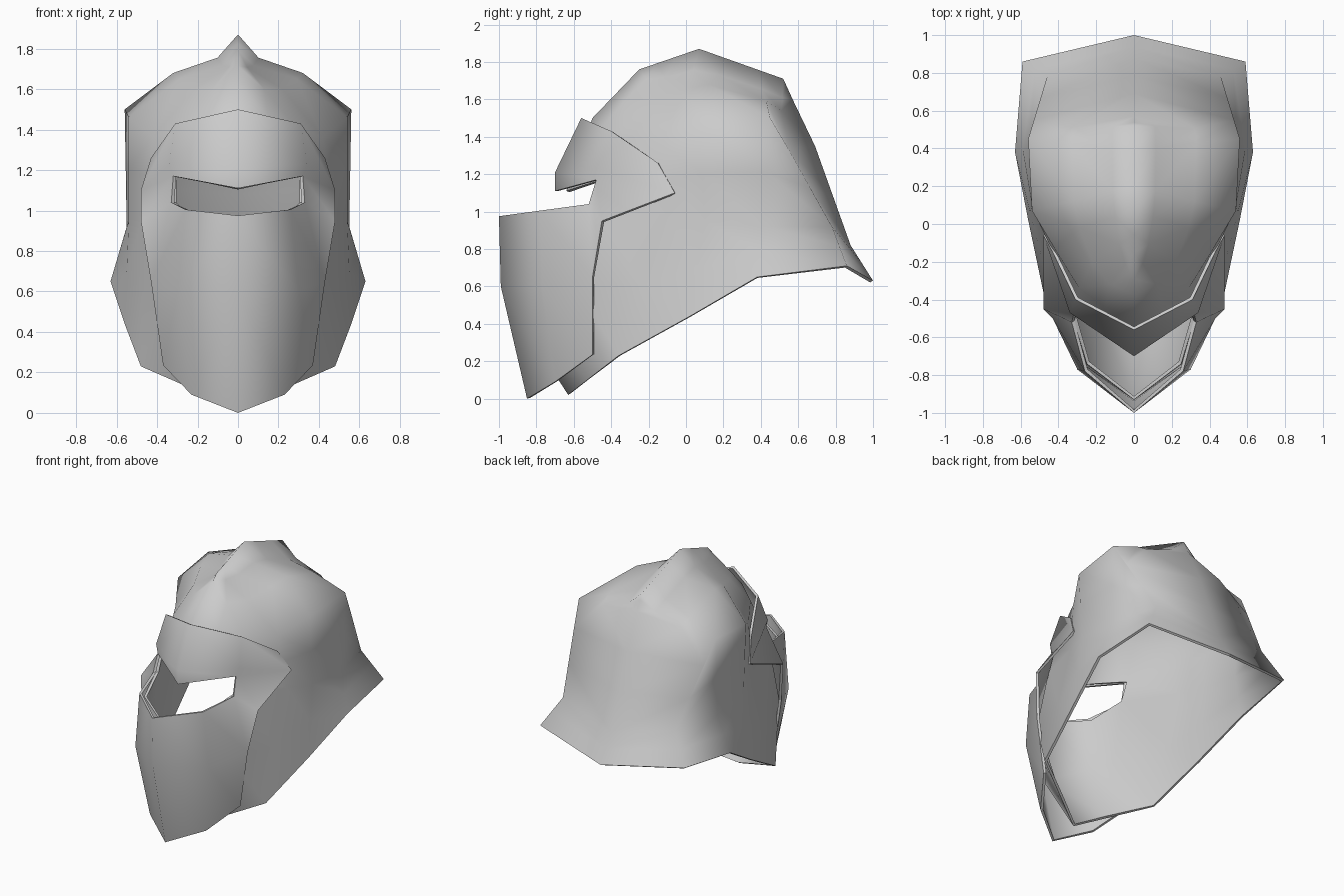
import bpy
import bmesh
from mathutils import Vector

cube = bpy.data.objects.get("Cube")
if cube:
    bpy.data.objects.remove(cube, do_unlink=True)

# One steel colour for everything
STEEL = (0.6, 0.6, 0.6, 1.0)
steel = bpy.data.materials.new("steel grey")
steel.use_nodes = True
steel.diffuse_color = STEEL
bsdf = next(n for n in steel.node_tree.nodes if n.type == "BSDF_PRINCIPLED")
bsdf.inputs["Base Color"].default_value = STEEL


def build_plate(name, half_faces, thickness):
    """Make a bent metal plate from the faces of its left half."""
    bm = bmesh.new()
    for corners in half_faces:
        bm.faces.new([bm.verts.new(point) for point in corners])
    bmesh.ops.remove_doubles(bm, verts=bm.verts, dist=0.001)
    bmesh.ops.dissolve_degenerate(bm, edges=bm.edges, dist=0.001)
    bmesh.ops.recalc_face_normals(bm, faces=bm.faces)
    middle = Vector((0, 0, 0.9))
    outward = sum(f.normal.dot(f.calc_center_median() - middle) * f.calc_area()
                  for f in bm.faces)
    if outward < 0:
        bmesh.ops.reverse_faces(bm, faces=bm.faces)

    mesh = bpy.data.meshes.new(name)
    bm.to_mesh(mesh)
    bm.free()
    mesh.materials.append(steel)
    plate = bpy.data.objects.new(name, mesh)
    bpy.context.collection.objects.link(plate)

    # Mirror across the middle, then thicken inwards
    mirror = plate.modifiers.new("mirror", "MIRROR")
    mirror.use_clip = True
    solid = plate.modifiers.new("thickness", "SOLIDIFY")
    solid.thickness = thickness
    solid.offset = -1

    bpy.ops.object.select_all(action="DESELECT")
    plate.select_set(True)
    bpy.context.view_layer.objects.active = plate
    bpy.ops.object.modifier_apply(modifier="mirror")
    skin_faces = 2 * len(plate.data.polygons)
    bpy.ops.object.modifier_apply(modifier="thickness")

    # Smooth metal with crisp rims
    bpy.ops.object.shade_smooth()
    mesh = plate.data
    rim_edges = {key for face in mesh.polygons[skin_faces:] for key in face.edge_keys}
    for edge in mesh.edges:
        edge.use_edge_sharp = edge.key in rim_edges


def between(a, b, amount):
    return Vector(a).lerp(Vector(b), amount)


# ---- Skull shell: columns from the face round to the back ----
BROW_TOP = Vector((0, -0.25, 1.76))
PEAK = Vector((0, 0.07, 1.87))
CREST_BACK = Vector((0, 0.52, 1.71))
CHIN = Vector((0, -0.63, 0.02))
JAW = Vector((0.48, -0.36, 0.23))


def upper_column(crest, shoulder, upper):
    """Crest, hollow beside the crest, shoulder and upper wall."""
    hollow = between(crest, shoulder, 0.35)
    hollow.z -= 0.13 * shoulder[0]
    return [crest, hollow, Vector(shoulder), Vector(upper)]


def face_column(crest, shoulder, upper, slot_top, slot_bottom, cheek, rim):
    return upper_column(crest, shoulder, upper) + [
        Vector(slot_top), Vector(slot_bottom), Vector(cheek), rim]


def side_column(crest, shoulder, upper, waist, rim):
    return upper_column(crest, shoulder, upper) + [
        between(upper, waist, 0.5), Vector(waist), between(waist, rim, 0.5), Vector(rim)]


columns = [
    # face middle, face corner, slot end
    face_column(BROW_TOP, (0, -0.375, 1.63), (0, -0.5, 1.5), (0, -0.64, 1.11),
                (0, -0.93, 0.95), (0, -0.94, 0.5), CHIN),
    face_column(between(BROW_TOP, PEAK, 0.3), (0.13, -0.32, 1.6), (0.15, -0.44, 1.46),
                (0.15, -0.55, 1.14), (0.25, -0.74, 0.97), (0.26, -0.75, 0.6),
                between(CHIN, JAW, 0.4)),
    face_column(between(BROW_TOP, PEAK, 0.6), (0.22, -0.2, 1.6), (0.29, -0.34, 1.41),
                (0.32, -0.45, 1.17), (0.32, -0.5, 1.04), (0.34, -0.6, 0.62),
                between(CHIN, JAW, 0.73)),
    # temple, ear, widest side
    side_column(PEAK, (0.29, -0.02, 1.65), (0.42, -0.13, 1.36), (0.47, -0.1, 0.98), JAW),
    side_column(between(PEAK, CREST_BACK, 0.3), (0.32, 0.12, 1.68), (0.54, 0.07, 1.46),
                (0.54, 0.1, 0.95), (0.56, 0.02, 0.44)),
    side_column(between(PEAK, CREST_BACK, 0.7), (0.33, 0.43, 1.59), (0.56, 0.45, 1.5),
                (0.55, 0.42, 0.92), (0.63, 0.38, 0.65)),
    # back corner, back middle
    side_column(CREST_BACK, (0.32, 0.51, 1.54), (0.53, 0.55, 1.33),
                (0.46, 0.78, 0.92), (0.59, 0.86, 0.71)),
    side_column(CREST_BACK, (0, 0.57, 1.6), (0, 0.69, 1.35),
                (0, 0.88, 0.82), (0, 1, 0.63)),
]

SLOT_ROW = 4
shell_faces = []
for c, (left, right) in enumerate(zip(columns, columns[1:])):
    for r in range(len(left) - 1):
        if r == SLOT_ROW and c < 2:
            continue  # eye slot stays open
        shell_faces.append([left[r], right[r], right[r + 1], left[r + 1]])
build_plate("skull_shell", shell_faces, 0.018)

# ---- Visor: named corner points of the left half ----
visor_points = {
    # brow
    "brow_peak": (0, -0.56, 1.5),
    "brow_front": (0, -0.7, 1.21),
    "brow_lip": (0, -0.7, 1.11),
    "brow_corner": (0.31, -0.4, 1.43),
    "brow_bend": (0.34, -0.47, 1.23),
    "slot_upper": (0.32, -0.48, 1.17),
    # side
    "temple": (0.43, -0.15, 1.26),
    "pivot": (0.48, -0.06, 1.1),
    "slot_lower": (0.33, -0.52, 1.04),
    "cheek_back": (0.48, -0.45, 0.95),
    # face guard
    "nose": (0, -1, 0.975),
    "nose_side": (0.26, -0.78, 1.005),
    "mouth": (0, -0.99, 0.6),
    "mouth_side": (0.3, -0.77, 0.6),
    "jaw_back": (0.43, -0.5, 0.65),
    "chin": (0, -0.85, 0),
    "chin_side": (0.23, -0.7, 0.09),
    "jaw_tip": (0.37, -0.5, 0.235),
}
visor_panels = [
    "brow_peak brow_front brow_bend brow_corner",
    "brow_front brow_lip slot_upper brow_bend",
    "brow_corner brow_bend pivot temple",
    "brow_bend slot_upper pivot",
    "slot_upper slot_lower cheek_back pivot",
    "nose mouth mouth_side nose_side",
    "nose_side mouth_side jaw_back slot_lower",
    "slot_lower jaw_back cheek_back",
    "mouth chin chin_side mouth_side",
    "mouth_side chin_side jaw_tip jaw_back",
]
build_plate("visor", [[visor_points[corner] for corner in panel.split()]
                      for panel in visor_panels], 0.018)
